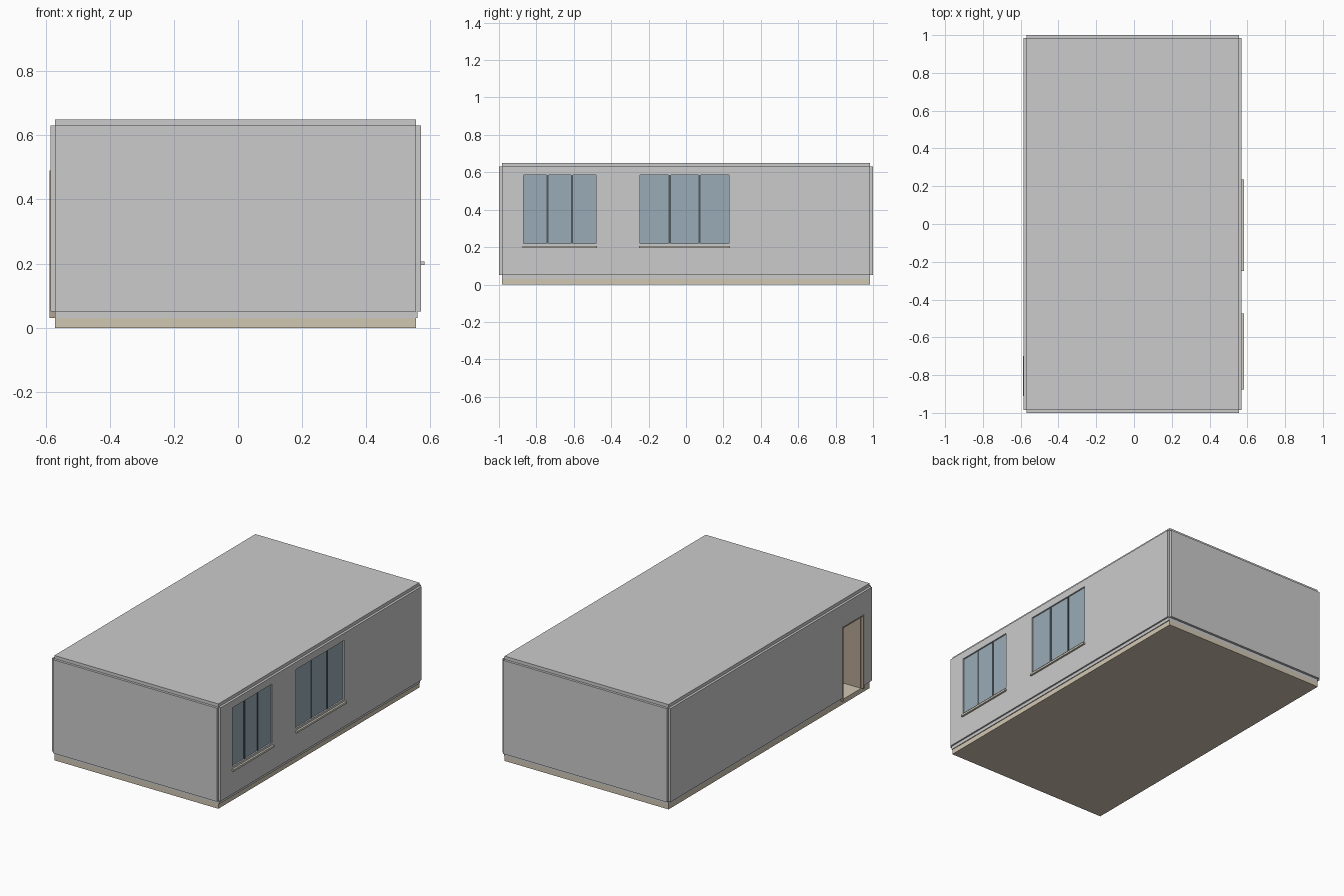
import bpy, bmesh
from mathutils import Vector

if "Cube" in bpy.data.objects:
    bpy.data.objects.remove(bpy.data.objects["Cube"])


def material(name, rgb):
    m = bpy.data.materials.new(name)
    m.diffuse_color = (*rgb, 1)
    m.use_nodes = True
    m.node_tree.nodes["Principled BSDF"].inputs["Base Color"].default_value = m.diffuse_color
    return m


TAN = material("tan_floor", (0.64, 0.57, 0.45))
WOOD = material("brown_wood", (0.45, 0.37, 0.29))
GLASS = material("blue_glass", (0.32, 0.41, 0.47))
DARK = material("dark_metal", (0.08, 0.10, 0.11))
SILL = material("sill_stone", (0.68, 0.64, 0.55))


def box(name, x, y, z, mat=None):
    bm = bmesh.new()
    bmesh.ops.create_cube(bm, size=1)
    lo, hi = Vector((x[0], y[0], z[0])), Vector((x[1], y[1], z[1]))
    for v in bm.verts:
        v.co = (lo + hi) / 2 + v.co * (hi - lo)
    me = bpy.data.meshes.new(name)
    bm.to_mesh(me)
    bm.free()
    ob = bpy.data.objects.new(name, me)
    bpy.context.collection.objects.link(ob)
    if mat:
        me.materials.append(mat)
    return ob


def cut(ob, x, y, z):
    cutter = box("cutter", x, y, z)
    mod = ob.modifiers.new("opening", "BOOLEAN")
    mod.operation, mod.solver, mod.object = "DIFFERENCE", "EXACT", cutter
    bpy.context.view_layer.objects.active = ob
    bpy.ops.object.modifier_apply(modifier=mod.name)
    bpy.data.objects.remove(cutter)


# Room core limits, panel thickness
X0, X1, Y, T = -0.57, 0.555, 0.985, 0.015
WALL_Z = (0.05, 0.63)
DOOR_Y, DOOR_TOP = (-0.91, -0.70), 0.49
WINDOWS = [(-0.87, -0.48), (-0.245, 0.23)]
WIN_Z = (0.22, 0.585)

# Floor and ceiling slabs
box("floor", (X0, X1), (-Y, Y), (0, 0.03), TAN)
box("ceiling", (X0, X1), (-Y, Y), (0.63, 0.65))

# Wall panels, leaving notched corners
box("front_wall", (X0, X1), (-Y - T, -Y), WALL_Z)
box("back_wall", (X0, X1), (Y, Y + T), WALL_Z)
left = box("left_wall", (X0 - T, X0), (-Y, Y), WALL_Z)
right = box("right_wall", (X1, X1 + T), (-Y, Y), WALL_Z)
cut(left, (X0 - 0.1, X0 + 0.1), DOOR_Y, (0, DOOR_TOP))
for w in WINDOWS:
    cut(right, (X1 - 0.1, X1 + 0.1), w, WIN_Z)

# Skirting strip between floor and walls
SK = (0.03, 0.05)
box("front_skirting", (X0, X1), (-Y, -Y + T), SK)
box("back_skirting", (X0, X1), (Y - T, Y), SK)
box("right_skirting", (X1 - T, X1 + 0.005), (-Y, Y), SK)
left_skirting = box("left_skirting", (X0, X0 + T), (-Y, Y), SK)
cut(left_skirting, (X0 - 0.1, X0 + 0.1), DOOR_Y, (0, 0.1))

# Windows: three panes, dark mullions, outside sill
for i, (a, b) in enumerate(WINDOWS):
    step = (b - a) / 3
    for k in range(3):
        box(f"window_{i}_pane_{k}", (0.556, 0.561),
            (a + k * step, a + (k + 1) * step), WIN_Z, GLASS)
    for k in (1, 2):
        c = a + k * step
        box(f"window_{i}_mullion_{k}", (0.555, 0.564), (c - 0.006, c + 0.006), WIN_Z, DARK)
    box(f"window_{i}_sill", (X1 + T, 0.582), (a - 0.005, b + 0.005), (0.195, 0.207), SILL)

# Door frame: two jambs and a head
FX, F = (-0.587, X0 + 0.002), 0.007
for n, y in (("near", DOOR_Y[0]), ("far", DOOR_Y[1] - F)):
    box(f"door_jamb_{n}", FX, (y, y + F), (0.03, DOOR_TOP), WOOD)
box("door_head", FX, DOOR_Y, (DOOR_TOP - F, DOOR_TOP), WOOD)

# Door leaf standing open into the room
box("door_leaf", (X0 + 0.002, X0 + 0.2), (DOOR_Y[0], DOOR_Y[0] + 0.012), (0.032, DOOR_TOP - F), WOOD)
